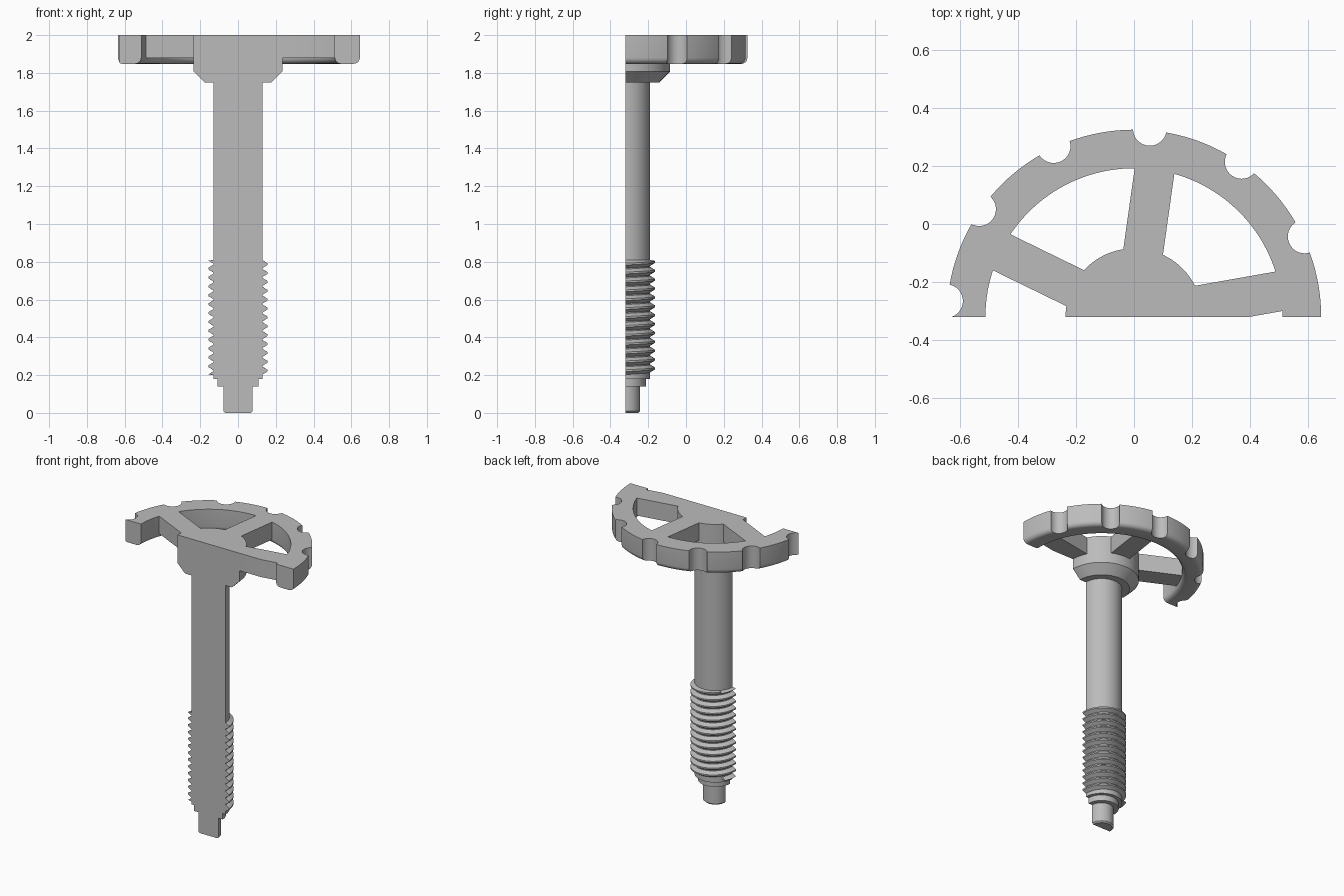
import bpy, bmesh
from math import sin, cos, pi, radians
from mathutils import Matrix, Vector

cube = bpy.data.objects.get("Cube")
if cube:
    bpy.data.objects.remove(cube)

CUT_Y = -0.32          # plane of the lengthwise section, which holds the axis
AXIS = Matrix.Translation((0, CUT_Y, 0))

steel = bpy.data.materials.new("grey steel")
steel.use_nodes = True
steel.diffuse_color = (0.5, 0.5, 0.5, 1)
steel.node_tree.nodes["Principled BSDF"].inputs["Base Color"].default_value = (0.5, 0.5, 0.5, 1)


def finish(name, bm):
    bmesh.ops.recalc_face_normals(bm, faces=bm.faces)
    mesh = bpy.data.meshes.new(name)
    bm.to_mesh(mesh)
    bm.free()
    obj = bpy.data.objects.new(name, mesh)
    bpy.context.collection.objects.link(obj)
    mesh.materials.append(steel)
    return obj


def half_lathe(name, profile, steps=48, ring=False):
    """Turn profile(angle) -> [(r, z), ...] through half a turn and cap the section."""
    bm = bmesh.new()
    cols = []
    for j in range(steps + 1):
        a = pi * j / steps
        cols.append([bm.verts.new((r * cos(a), CUT_Y + r * sin(a), z)) for r, z in profile(a)])
    n = len(cols[0])
    for c, d in zip(cols, cols[1:]):
        for k in range(n if ring else n - 1):
            m = (k + 1) % n
            bm.faces.new((c[k], d[k], d[m], c[m]))
    if ring:
        bm.faces.new(cols[0])
        bm.faces.new(cols[-1])
    else:
        bm.faces.new(cols[0] + cols[-1][::-1])
    bmesh.ops.remove_doubles(bm, verts=bm.verts, dist=1e-5)
    return finish(name, bm)


# Stem: stepped tip, helical thread, plain shank
SHANK, CREST, PITCH = 0.13, 0.156, 0.047
LOW, HIGH = 0.2, 0.81


def stem_profile(a):
    pts = [(0, 0), (0.068, 0), (0.077, 0.009), (0.077, 0.14), (0.108, 0.14),
           (0.108, 0.18), (SHANK, 0.18)]
    for turn in range(-1, 14):
        for part, r in ((0.06, SHANK), (0.4, CREST), (0.6, CREST), (0.94, SHANK)):
            z = LOW + PITCH * (turn + part + a / (2 * pi))
            inside = LOW < z < HIGH
            pts.append((r if inside else SHANK, min(max(z, LOW), HIGH)))
    return pts + [(SHANK, HIGH + 0.002), (SHANK, 1.75), (0, 1.75)]


stem = half_lathe("threaded_stem", stem_profile)

# Hub with a tapered underside
hub = half_lathe("hub", lambda a: [(0, 1.75), (0.178, 1.75), (0.236, 1.808), (0.236, 2), (0, 2)])

# Rim with rounded lower edges
INNER, OUTER, BASE, ROUND = 0.512, 0.645, 1.848, 0.032
rim_section = [(INNER, 2)]
for centre, start in ((INNER + ROUND, 180), (OUTER - ROUND, 270)):
    for i in range(6):
        t = radians(start + 18 * i)
        rim_section.append((centre + ROUND * cos(t), BASE + ROUND + ROUND * sin(t)))
rim_section.append((OUTER, 2))
wheel = half_lathe("handwheel", lambda a: rim_section, 72, ring=True)


# Spokes, five to a full turn, trimmed at the section plane
def spoke(angle):
    bm = bmesh.new()
    bmesh.ops.create_cube(bm, size=1)
    bm.transform(AXIS @ Matrix.Rotation(radians(angle), 4, "Z")
                 @ Matrix.Translation((0.37, 0, 1.94)) @ Matrix.Diagonal((0.38, 0.138, 0.12, 1)))
    cut = bmesh.ops.bisect_plane(bm, geom=bm.verts[:] + bm.edges[:] + bm.faces[:],
                                 plane_co=Vector((0, CUT_Y, 0)), plane_no=(0, 1, 0),
                                 clear_inner=True)
    edges = [e for e in cut["geom_cut"] if isinstance(e, bmesh.types.BMEdge)]
    if edges:
        bmesh.ops.holes_fill(bm, edges=edges)
    return finish("spoke", bm)


# Round finger notches around the rim
def notch(angle):
    bm = bmesh.new()
    bmesh.ops.create_cone(bm, cap_ends=True, segments=32, radius1=0.058, radius2=0.058, depth=0.4)
    bm.transform(AXIS @ Matrix.Rotation(radians(angle), 4, "Z") @ Matrix.Translation((0.65, 0, 1.92)))
    return finish("notch", bm)


def combine(target, tool, operation):
    mod = target.modifiers.new(tool.name, "BOOLEAN")
    mod.operation, mod.object, mod.solver = operation, tool, "EXACT"
    bpy.context.view_layer.objects.active = target
    bpy.ops.object.modifier_apply(modifier=mod.name)
    bpy.data.objects.remove(tool)


for i in range(6):
    combine(wheel, notch(25.2 + 30 * i), "DIFFERENCE")
for i in range(3):
    combine(wheel, spoke(10 + 72 * i), "UNION")
combine(wheel, hub, "UNION")

# Smooth the turned surfaces, keep the machined edges sharp
for obj in (stem, wheel):
    bpy.ops.object.select_all(action="DESELECT")
    obj.select_set(True)
    bpy.context.view_layer.objects.active = obj
    bpy.ops.object.shade_smooth_by_angle(angle=radians(30))
